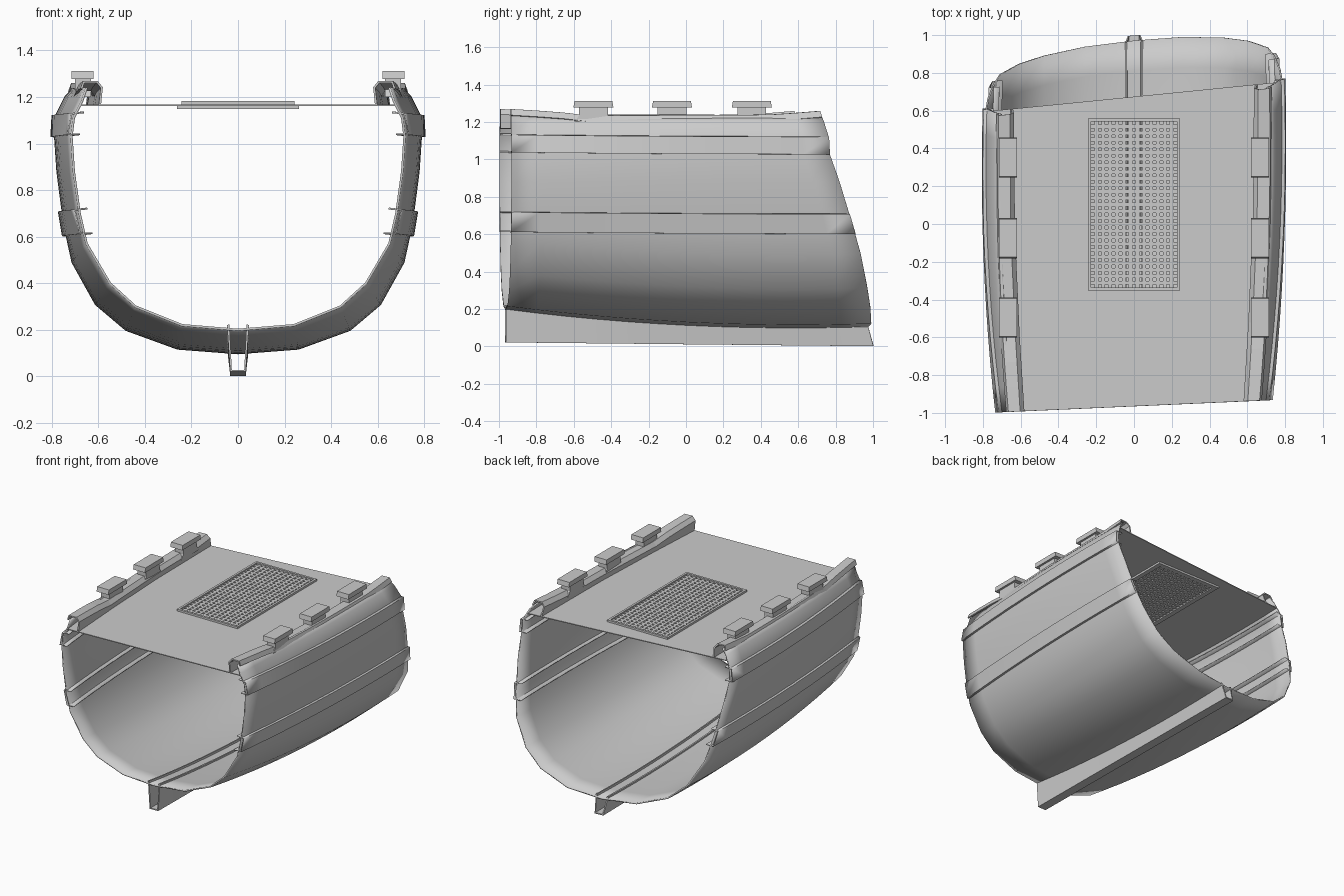
import bpy, bmesh
from mathutils import Vector

if "Cube" in bpy.data.objects:
    bpy.data.objects.remove(bpy.data.objects["Cube"])

# Half cross-sections (x, z): narrow front end and full midship
FRONT = [(0, .2), (.24, .22), (.44, .30), (.55, .40), (.65, .57), (.68, .70),
         (.705, .88), (.715, 1.03), (.705, 1.11), (.67, 1.18), (.65, 1.24)]
MID = [(0, .1), (.26, .12), (.48, .20), (.61, .31), (.71, .49), (.745, .65),
       (.775, .88), (.785, 1.03), (.78, 1.12), (.74, 1.2), (.705, 1.235)]
REAR = [(0, 1.0), (.11, .97), (.2, .94), (.31, .91), (.49, .865), (.62, .826),
        (.85, .755), (1.03, .69), (1.13, .685), (1.26, .645)]
STATIONS = [i / 12 for i in range(13)]


def interp(table, v):
    if v <= table[0][0]:
        return table[0][1]
    for (a, p), (b, q) in zip(table, table[1:]):
        if v <= b:
            return p + (q - p) * (v - a) / (b - a)
    return table[-1][1]


def place(x, z, t):
    """Both ends of the section are cut at a slight angle."""
    y0 = -.965 + .045 * x
    y1 = interp(REAR, z) + .1 * x
    return Vector((x, y0 + (y1 - y0) * t, z))


def section(t):
    w = 1 - (1 - t / .8) ** 2
    return [(a + (c - a) * w, b + (d - b) * w) for (a, b), (c, d) in zip(FRONT, MID)]


def hull_x(z, t):
    return interp([(b, a) for a, b in section(t)], z)


def finish(name, bm, thickness=0):
    bmesh.ops.recalc_face_normals(bm, faces=bm.faces)
    me = bpy.data.meshes.new(name)
    bm.to_mesh(me)
    bm.free()
    ob = bpy.data.objects.new(name, me)
    bpy.context.collection.objects.link(ob)
    if thickness:
        mod = ob.modifiers.new("thickness", 'SOLIDIFY')
        mod.thickness = thickness
        mod.offset = 0
    return ob


def smooth(ob, angle=.5):
    bpy.ops.object.select_all(action='DESELECT')
    ob.select_set(True)
    bpy.context.view_layer.objects.active = ob
    bpy.ops.object.shade_smooth_by_angle(angle=angle)


def sweep(profile):
    """Loft an open profile(t) -> [(x, z)] along the hull."""
    bm = bmesh.new()
    rows = [[bm.verts.new(place(x, z, t)) for x, z in profile(t)] for t in STATIONS]
    for r, q in zip(rows, rows[1:]):
        for i in range(len(r) - 1):
            bm.faces.new((r[i], r[i + 1], q[i + 1], q[i]))
    return bm


def box(bm, x0, x1, y0, y1, z0, z1):
    vs = bmesh.ops.create_cube(bm, size=1)['verts']
    for v in vs:
        v.co = Vector(((x0 + x1) / 2 + v.co.x * (x1 - x0),
                       (y0 + y1) / 2 + v.co.y * (y1 - y0),
                       (z0 + z1) / 2 + v.co.z * (z1 - z0)))
    return vs


# Hull shell
def hull_profile(t):
    half = section(t)
    return [(-x, z) for x, z in half[:0:-1]] + half

smooth(finish("hull", sweep(hull_profile), .01))


# Keel channel
def keel_profile(t):
    top, low = section(t)[0][1] + .022, .02 * (1 - t) + .005
    return [(-.042, top), (-.03, low), (.03, low), (.042, top)]

finish("keel", sweep(keel_profile), .01)

for s, side in ((1, "right"), (-1, "left")):
    # Side wales
    for label, lo, hi in (("lower", .605, .715), ("upper", 1.03, 1.128)):
        def wale(t):
            z0, z1 = lo + .01 * (1 - t) ** 2, hi + .01 * (1 - t) ** 2 - .01
            a, b = hull_x(z0, t), hull_x(z1, t)
            return [(s * (a - .035), z0), (s * (a + .018), z0),
                    (s * (b + .018), z1), (s * (b - .035), z1 + .006)]
        smooth(finish(f"{label}_wale_{side}", sweep(wale), .008))

    # Cap rail with inner bulwark wall
    def rail(t):
        top = interp([(0, 1.265), (.15, 1.25), (.25, 1.23), (.85, 1.235), (1, 1.255)], t)
        inner = interp([(0, .585), (.25, .61), (.6, .635), (1, .64)], t)
        outer = section(t)[-1][0] + .012
        return [(s * (inner + .008), 1.165), (s * inner, top - .025),
                (s * (inner + .02), top), (s * outer, top), (s * (outer + .01), top - .03)]
    finish(f"cap_rail_{side}", sweep(rail), .01)

    # Timber heads standing on the rail
    for n, y in enumerate((-.495, -.075, .352)):
        bm = bmesh.new()
        neck = [(-.1, 1.2), (.1, 1.2), (.077, 1.235), (.077, 1.285), (-.077, 1.285), (-.077, 1.235)]
        face = bm.faces.new([bm.verts.new((s * .632, y + u, z)) for u, z in neck])
        ext = bmesh.ops.extrude_face_region(bm, geom=[face])
        for v in ext['geom']:
            if isinstance(v, bmesh.types.BMVert):
                v.co.x = s * .7
        for v in box(bm, s * .62, s * .715, y - .107, y + .107, 1.278, 1.312):
            if v.co.z > 1.3:
                v.co.y += .006 if v.co.y < y else -.006
        finish(f"timber_head_{side}_{n + 1}", bm)

# Deck with an opening for the grating
GX, GY0, GY1 = .235, -.345, .55
deck = sweep(lambda t: [(-hull_x(1.165, t), 1.165), (hull_x(1.165, t), 1.165)])
for co, no in (((-GX, 0, 0), (1, 0, 0)), ((GX, 0, 0), (1, 0, 0)),
               ((0, GY0, 0), (0, 1, 0)), ((0, GY1, 0), (0, 1, 0))):
    bmesh.ops.bisect_plane(deck, geom=deck.verts[:] + deck.edges[:] + deck.faces[:],
                           plane_co=co, plane_no=no)
inside = []
for f in deck.faces:
    c = f.calc_center_median()
    if abs(c.x) < GX and GY0 < c.y < GY1:
        inside.append(f)
bmesh.ops.delete(deck, geom=inside, context='FACES')
finish("deck", deck, .006)

# Grating frame, wider below the deck
bm = bmesh.new()
for d, z0, z1 in ((.008, 1.163, 1.182), (.026, 1.148, 1.163)):
    for s in (-1, 1):
        box(bm, s * (GX - .008), s * (GX + d), GY0 - d, GY1 + d, z0, z1)
    box(bm, -GX, GX, GY0 - d, GY0 + .008, z0, z1)
    box(bm, -GX, GX, GY1 - .008, GY1 + d, z0, z1)
finish("grating_frame", bm)

# Grating bars
bm = bmesh.new()
COLS, ROWS, W = 13, 26, .010
for i in range(1, COLS):
    x = -GX + 2 * GX * i / COLS
    box(bm, x - W, x + W, GY0, GY1, 1.153, 1.174)
for j in range(1, ROWS):
    y = GY0 + (GY1 - GY0) * j / ROWS
    box(bm, -GX, GX, y - W, y + W, 1.155, 1.173)
finish("grating_bars", bm)
